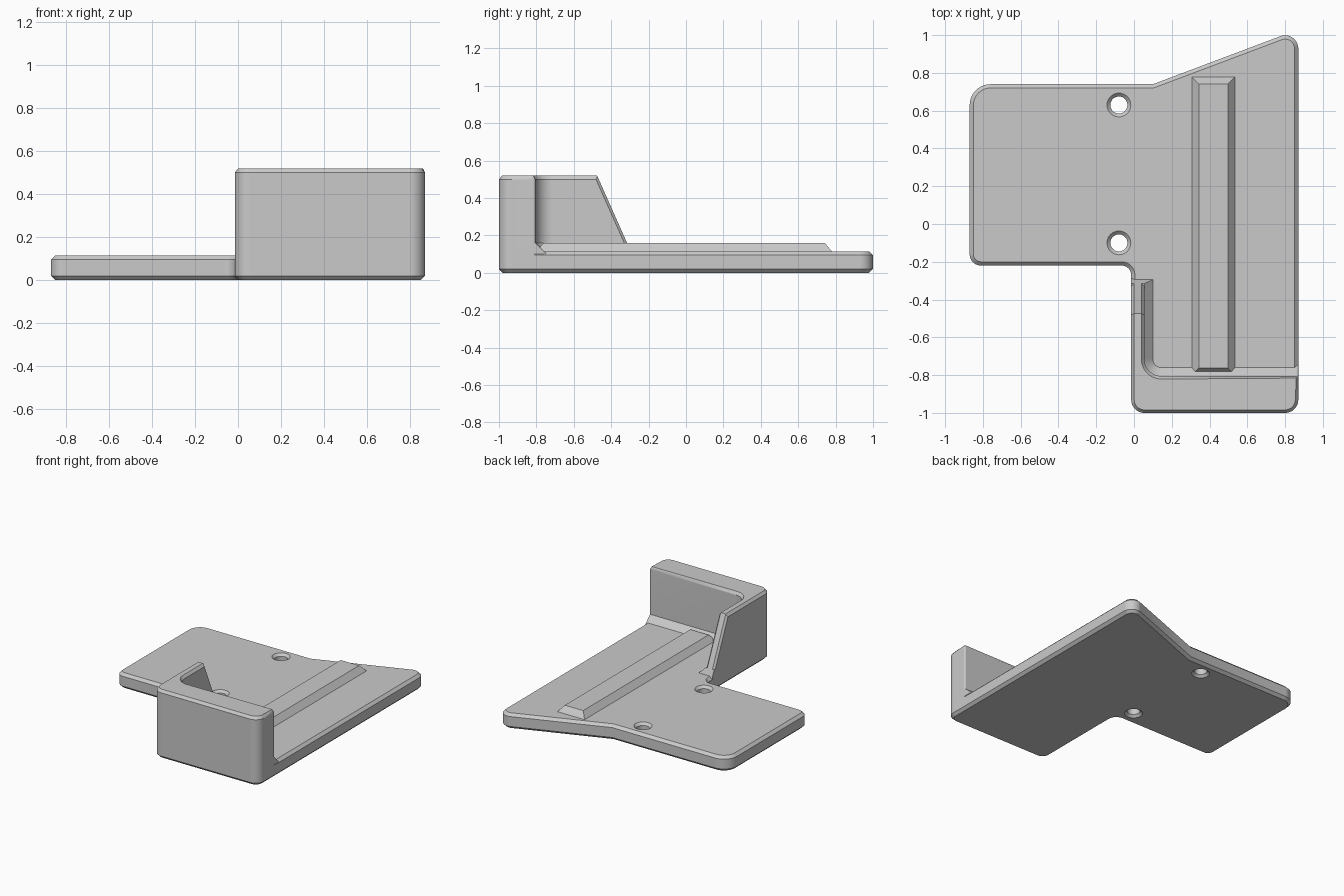
import bpy, bmesh
from math import pi
from mathutils import Vector

cube = bpy.data.objects.get("Cube")
if cube:
    bpy.data.objects.remove(cube, do_unlink=True)

grey = bpy.data.materials.new("plain grey")
grey.use_nodes = True
COLOUR = (0.59, 0.59, 0.59, 1)
grey.diffuse_color = COLOUR
grey.node_tree.nodes["Principled BSDF"].inputs["Base Color"].default_value = COLOUR

SEG = 10


def outline(corners, inset):
    """Counter-clockwise corners (x, y, radius), offset inwards and rounded."""
    points, n = [], len(corners)
    for i, (x, y, r) in enumerate(corners):
        p = Vector((x, y))
        a = (p - Vector(corners[i - 1][:2])).normalized()
        b = (Vector(corners[(i + 1) % n][:2]) - p).normalized()
        na, nb = Vector((-a.y, a.x)), Vector((-b.y, b.x))
        mitre = (na + nb) / (1 + na.dot(nb))
        if r == 0:
            points.append(p + mitre * inset)
            continue
        side = 1 if a.cross(b) > 0 else -1
        centre = p + mitre * r * side
        radius = max(r - side * inset, 0.001)
        for k in range(SEG + 1):
            points.append(centre - na.slerp(nb, k / SEG) * radius * side)
    return points


def loft(name, layers):
    """Closed solid through layers of (corners, inset, z)."""
    bm = bmesh.new()
    rings = [[bm.verts.new((p.x, p.y, z)) for p in outline(c, inset)]
             for c, inset, z in layers]
    for low, high in zip(rings, rings[1:]):
        for i in range(len(low)):
            bm.faces.new((low[i - 1], low[i], high[i], high[i - 1]))
    bm.faces.new(rings[0][::-1])
    bm.faces.new(rings[-1])
    bmesh.ops.remove_doubles(bm, verts=bm.verts, dist=0.00005)
    bmesh.ops.recalc_face_normals(bm, faces=bm.faces)
    mesh = bpy.data.meshes.new(name)
    bm.to_mesh(mesh)
    bm.free()
    mesh.materials.append(grey)
    obj = bpy.data.objects.new(name, mesh)
    bpy.context.collection.objects.link(obj)
    return obj


def slope_cut(obj, chamfer):
    """Trim the side wall along its sloping rear end and chamfer that end."""
    bm = bmesh.new()
    bm.from_mesh(obj.data)
    cut = bmesh.ops.bisect_plane(
        bm, geom=bm.verts[:] + bm.edges[:] + bm.faces[:],
        plane_co=(0, -0.475, 0.52), plane_no=(0, 0.36, 0.16), clear_outer=True)
    edges = [e for e in cut["geom_cut"] if isinstance(e, bmesh.types.BMEdge)]
    bmesh.ops.holes_fill(bm, edges=edges)
    if chamfer:
        long_edges = [e for e in edges if e.calc_length() > 0.2]
        bmesh.ops.bevel(bm, geom=long_edges, offset=chamfer, segments=1,
                        affect="EDGES")
    bmesh.ops.recalc_face_normals(bm, faces=bm.faces)
    bm.to_mesh(obj.data)
    bm.free()


def wall_corners(extra):
    """L-shaped wall; extra thickens it on the inside only."""
    x, y = 0.055 + extra, -0.805 + extra
    return [(-0.015, -1, 0.07), (0.87, -1, 0.07), (0.87, y, 0.012),
            (x, y, 0.09 - extra), (x, -0.1, 0), (-0.015, -0.1, 0)]


EDGE, TOP = 0.02, 0.115

# Base plate with chamfered rims
plate_corners = [(-0.87, -0.22, 0.06), (-0.015, -0.22, 0.05),
                 (-0.015, -1, 0.07), (0.87, -1, 0.07), (0.87, 1.03, 0.07),
                 (0.1, 0.74, 0), (-0.87, 0.74, 0.11)]
plate = loft("base_plate", [(plate_corners, EDGE, 0), (plate_corners, 0, EDGE),
                            (plate_corners, 0, TOP - EDGE),
                            (plate_corners, EDGE, TOP)])

# Screw holes, countersunk on both faces
for y in (-0.1, 0.63):
    r = 0.045
    hole = [(-0.08 + sx * r, y + sy * r, r)
            for sx, sy in ((-1, -1), (1, -1), (1, 1), (-1, 1))]
    cutter = loft("hole_cutter", [(hole, -0.038, -0.02), (hole, 0, 0.018),
                                  (hole, 0, TOP - 0.018),
                                  (hole, -0.038, TOP + 0.02)])
    cutter.hide_render = True
    mod = plate.modifiers.new("screw_hole", "BOOLEAN")
    mod.operation, mod.solver, mod.object = "DIFFERENCE", "EXACT", cutter
    bpy.context.view_layer.objects.active = plate
    bpy.ops.object.modifier_apply(modifier=mod.name)
    bpy.data.objects.remove(cutter, do_unlink=True)

# Corner wall with a sloping side
wall = loft("corner_wall", [(wall_corners(0), 0, 0.06),
                            (wall_corners(0), 0, 0.5),
                            (wall_corners(0), EDGE * 0.8, 0.52)])
slope_cut(wall, 0.014)

# Angled fillet where the wall meets the plate
fillet = loft("wall_fillet", [(wall_corners(0.06), 0, 0.1),
                              (wall_corners(0), 0, 0.16)])
slope_cut(fillet, 0)

# Raised guide rail
rail_corners = [(0.305, -0.8, 0), (0.535, -0.8, 0),
                (0.535, 0.78, 0), (0.305, 0.78, 0)]
rail = loft("guide_rail", [(rail_corners, 0, TOP - 0.001),
                           (rail_corners, 0.038, 0.16)])

# Smooth the rounded corners, keep edges sharp and large faces flat
for obj in (plate, wall, fillet, rail):
    bpy.ops.object.select_all(action="DESELECT")
    obj.select_set(True)
    bpy.context.view_layer.objects.active = obj
    bpy.ops.object.shade_smooth_by_angle(angle=pi / 6)
    weighted = obj.modifiers.new("flat_faces", "WEIGHTED_NORMAL")
    weighted.keep_sharp = True
